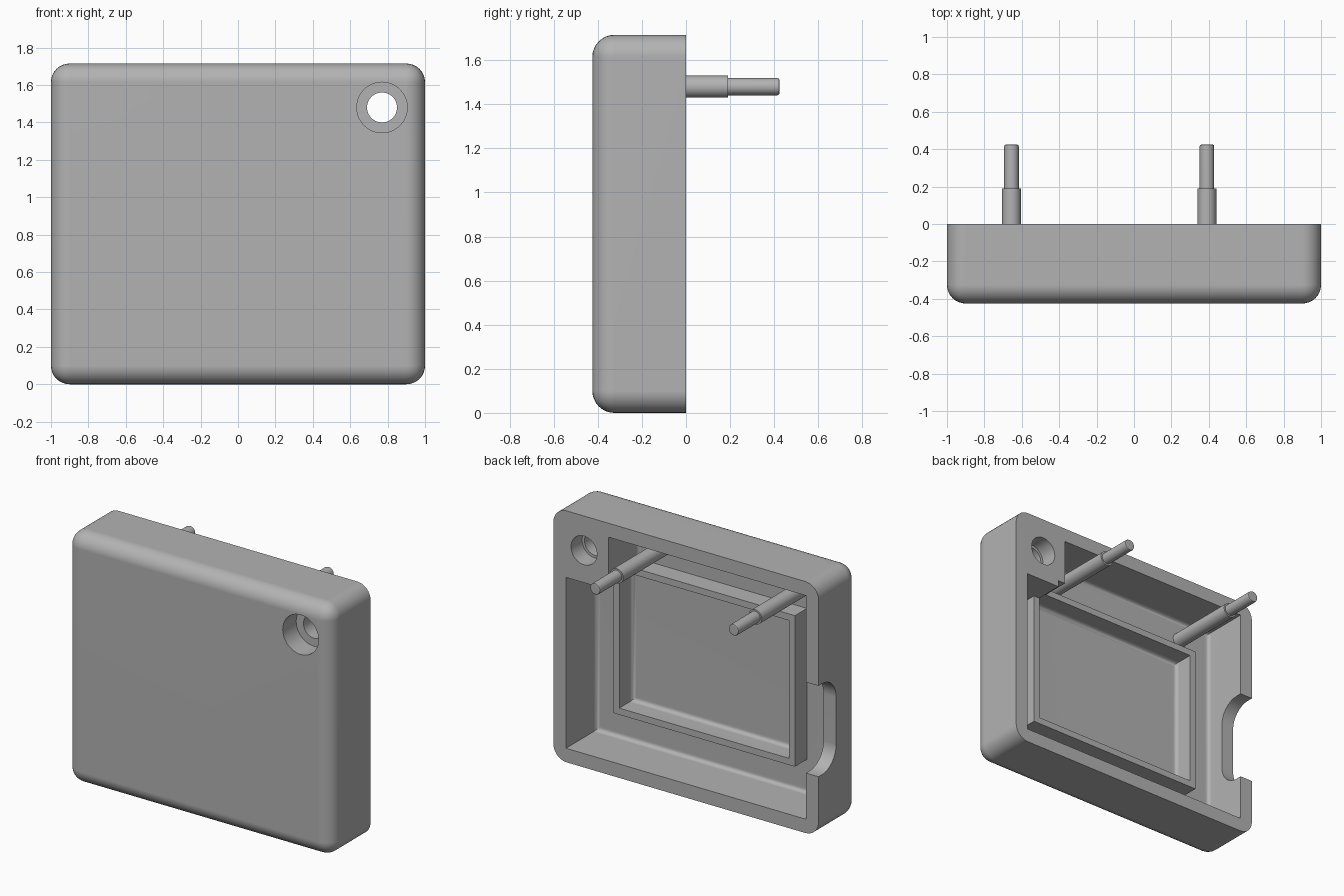
import bpy, bmesh, math
from mathutils import Matrix, Vector

old = bpy.data.objects.get("Cube")
if old:
    bpy.data.objects.remove(old, do_unlink=True)

grey = bpy.data.materials.new("plain grey")
grey.use_nodes = True
colour = (0.45, 0.45, 0.45, 1)
grey.diffuse_color = colour
grey.node_tree.nodes["Principled BSDF"].inputs["Base Color"].default_value = colour

HEIGHT, DEPTH, WALL = 1.715, 0.425, 0.095
FLOOR = -0.325


def make_object(name, bm):
    bmesh.ops.recalc_face_normals(bm, faces=bm.faces)
    mesh = bpy.data.meshes.new(name)
    bm.to_mesh(mesh)
    bm.free()
    mesh.materials.append(grey)
    obj = bpy.data.objects.new(name, mesh)
    bpy.context.collection.objects.link(obj)
    return obj


def prism(name, outline, y0, y1, fillet=0, segments=4):
    """Extrude an x-z outline from y0 to y1, rounding the edges at y0."""
    bm = bmesh.new()
    face = bm.faces.new([bm.verts.new((x, y0, z)) for x, z in outline])
    moved = bmesh.ops.extrude_face_region(bm, geom=[face], use_keep_orig=True)["geom"]
    bmesh.ops.translate(bm, vec=(0, y1 - y0, 0),
                        verts=[v for v in moved if isinstance(v, bmesh.types.BMVert)])
    bmesh.ops.recalc_face_normals(bm, faces=bm.faces)
    if fillet:
        rim = [e for e in bm.edges if all(abs(v.co.y - y0) < 1e-5 for v in e.verts)]
        bmesh.ops.bevel(bm, geom=rim, offset=fillet, segments=segments,
                        profile=0.5, affect='EDGES')
    return make_object(name, bm)


def rectangle(x0, x1, z0, z1):
    return [(x0, z0), (x1, z0), (x1, z1), (x0, z1)]


def rounded_box(name, size, centre, radius, pick, segments=8):
    """Box with the edges chosen by pick(start, end) rounded."""
    bm = bmesh.new()
    bmesh.ops.create_cube(bm, size=1)
    bmesh.ops.scale(bm, vec=size, verts=bm.verts)
    edges = [e for e in bm.edges if pick(e.verts[0].co, e.verts[1].co)]
    bmesh.ops.bevel(bm, geom=edges, offset=radius, segments=segments,
                    profile=0.5, affect='EDGES')
    bmesh.ops.translate(bm, vec=centre, verts=bm.verts)
    return make_object(name, bm)


def turned(name, profile, x, z, sides=48):
    """Solid of revolution about a y axis from (radius, y) points."""
    bm = bmesh.new()
    rings = []
    for r, y in profile:
        rings.append([bm.verts.new((x + r * math.cos(a), y, z + r * math.sin(a)))
                      for a in (2 * math.pi * i / sides for i in range(sides))])
    for low, high in zip(rings, rings[1:]):
        for i in range(sides):
            j = (i + 1) % sides
            bm.faces.new((low[i], low[j], high[j], high[i]))
    bm.faces.new(rings[0])
    bm.faces.new(rings[-1])
    return make_object(name, bm)


def combine(target, tool, operation):
    mod = target.modifiers.new("combine", 'BOOLEAN')
    mod.operation, mod.solver, mod.object = operation, 'EXACT', tool
    bpy.context.view_layer.objects.active = target
    bpy.ops.object.modifier_apply(modifier=mod.name)
    bpy.data.objects.remove(tool, do_unlink=True)


def finish(obj):
    bpy.ops.object.select_all(action='DESELECT')
    obj.select_set(True)
    bpy.context.view_layer.objects.active = obj
    bpy.ops.object.shade_smooth_by_angle(angle=math.radians(30))
    mod = obj.modifiers.new("clean shading", 'WEIGHTED_NORMAL')
    mod.keep_sharp = True


# Outer shell: rounded everywhere except around the open back
case = rounded_box("case", (2, DEPTH, HEIGHT), (0, -DEPTH / 2, HEIGHT / 2), 0.1,
                   lambda a, b: a.y < 0 or b.y < 0)

# Main cavity, leaving a solid corner block for the fixing hole
side, top = 1 - WALL, HEIGHT - WALL
cavity = prism("cavity_cutter",
               [(-side, WALL), (side, WALL), (side, 1.26),
                (0.585, 1.26), (0.585, top), (-side, top)],
               FLOOR, 0.1, fillet=0.03)
combine(case, cavity, 'DIFFERENCE')

# Raised rectangular frame on the cavity floor
frame = prism("frame_block", rectangle(-0.685, 0.685, 0.32, 1.35), -0.36, -0.195)
combine(case, frame, 'UNION')
recess = prism("recess_cutter", rectangle(-0.64, 0.64, 0.365, 1.305),
               FLOOR - 0.01, 0.1, fillet=0.03)
combine(case, recess, 'DIFFERENCE')

# Rounded notch in one side wall, open to the back
notch = rounded_box("notch_cutter", (0.3, 0.49, 0.62), (-1, 0.055, 0.72), 0.15,
                    lambda a, b: abs(a.x - b.x) > 0.1 and a.y < 0)
combine(case, notch, 'DIFFERENCE')

# Stepped fixing hole: wide at the front, narrow neck, medium at the back
hole = turned("hole_cutter",
              [(0.135, -0.6), (0.135, -0.28), (0.08, -0.28), (0.08, -0.12),
               (0.098, -0.12), (0.098, 0.1)], 0.77, 1.48)
combine(case, hole, 'DIFFERENCE')
finish(case)

# Two stepped pins standing out of the back
for name, x in (("left_pin", 0.39), ("right_pin", -0.655)):
    pin = turned(name, [(0.05, FLOOR - 0.02), (0.05, 0.19), (0.039, 0.19),
                        (0.039, 0.415), (0.036, 0.422), (0.029, 0.425)], x, 1.48, 32)
    finish(pin)
